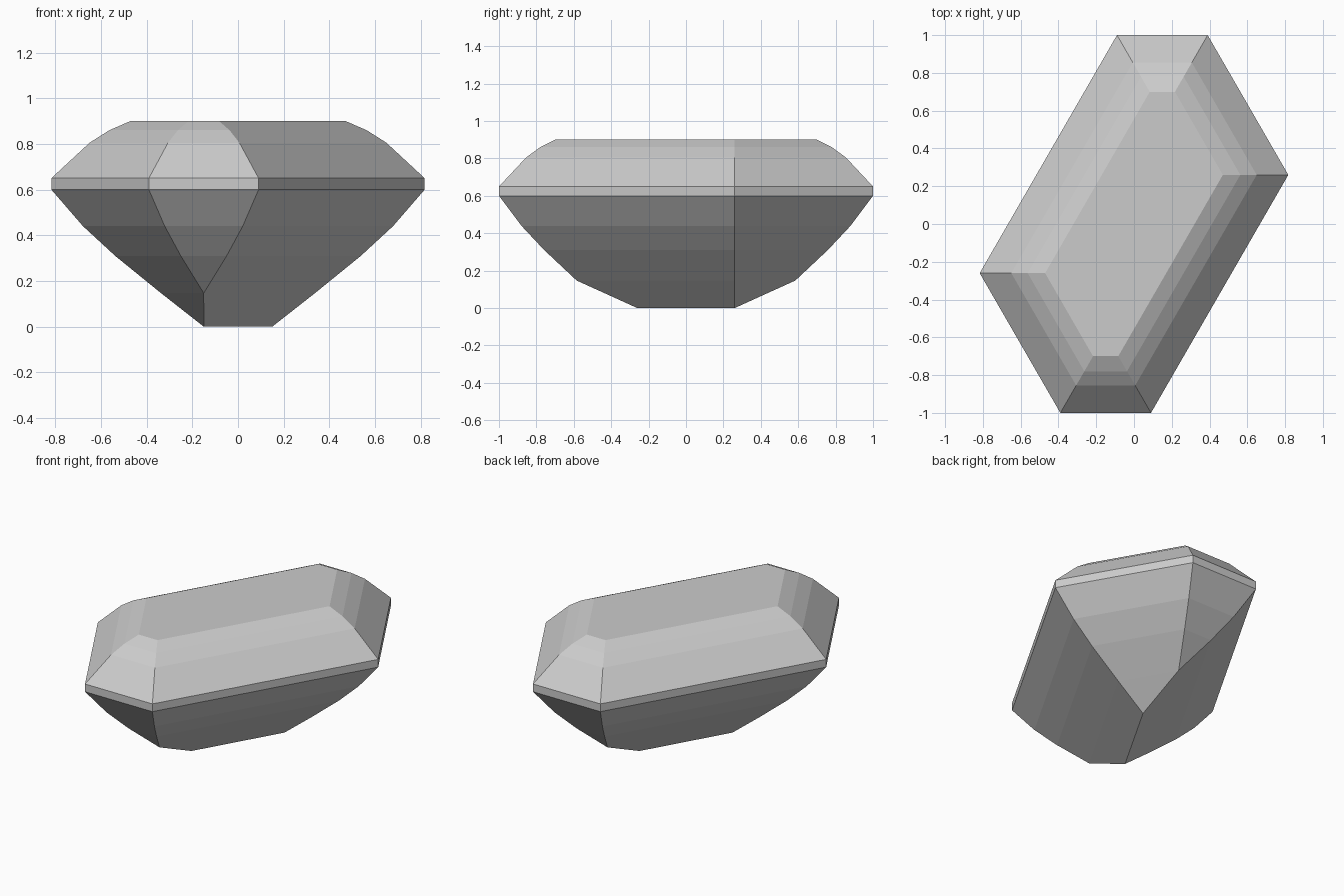
import bpy, bmesh
from math import sin, cos, radians
from mathutils import Vector

cube = bpy.data.objects.get("Cube")
if cube:
    bpy.data.objects.remove(cube)

# Girdle outline: a stretched hexagon with 120 degree corners, half of it turned about z
half = [Vector((-0.39, -1.0)), Vector((0.09, -1.0)), Vector((0.817, 0.26))]
outline = half + [-p for p in half]

# Facet profile from crown to keel: (inset, height)
COLLAPSE, KEEL = 0.4157, 0.578
profile = [(0.30, 0.90), (0.22, 0.86), (0.145, 0.805), (0, 0.65), (0, 0.60),
           (0.12, 0.44), (0.242, 0.31), (COLLAPSE, 0.147), (KEEL, 0)]


def ring(inset):
    """Outline moved inwards by an even distance; the short ends close up first."""
    pts = []
    for i, p in enumerate(outline):
        a = radians(60 * (i + 1))
        pts.append(p + Vector((cos(a), sin(a))) * inset / sin(radians(60)))
    if inset >= KEEL:
        pts = [pts[k] for k in (5, 5, 2, 2, 2, 5)]
    return pts


bm = bmesh.new()
rings = [[bm.verts.new((p.x, p.y, z)) for p in ring(t)] for t, z in profile]
bm.faces.new(rings[0])
for upper, lower in zip(rings, rings[1:]):
    for i in range(6):
        j = (i + 1) % 6
        bm.faces.new((upper[i], lower[i], lower[j], upper[j]))

# Close the short ends and the keel
bmesh.ops.remove_doubles(bm, verts=bm.verts[:], dist=0.003)
bmesh.ops.recalc_face_normals(bm, faces=bm.faces[:])

mesh = bpy.data.meshes.new("cut_gem")
bm.to_mesh(mesh)
bm.free()
gem = bpy.data.objects.new("cut_gem", mesh)
bpy.context.collection.objects.link(gem)

# Plain grey stone
grey = (0.6, 0.6, 0.6, 1)
mat = bpy.data.materials.new("stone_grey")
mat.use_nodes = True
mat.diffuse_color = grey
mat.node_tree.nodes["Principled BSDF"].inputs["Base Color"].default_value = grey
mesh.materials.append(mat)
